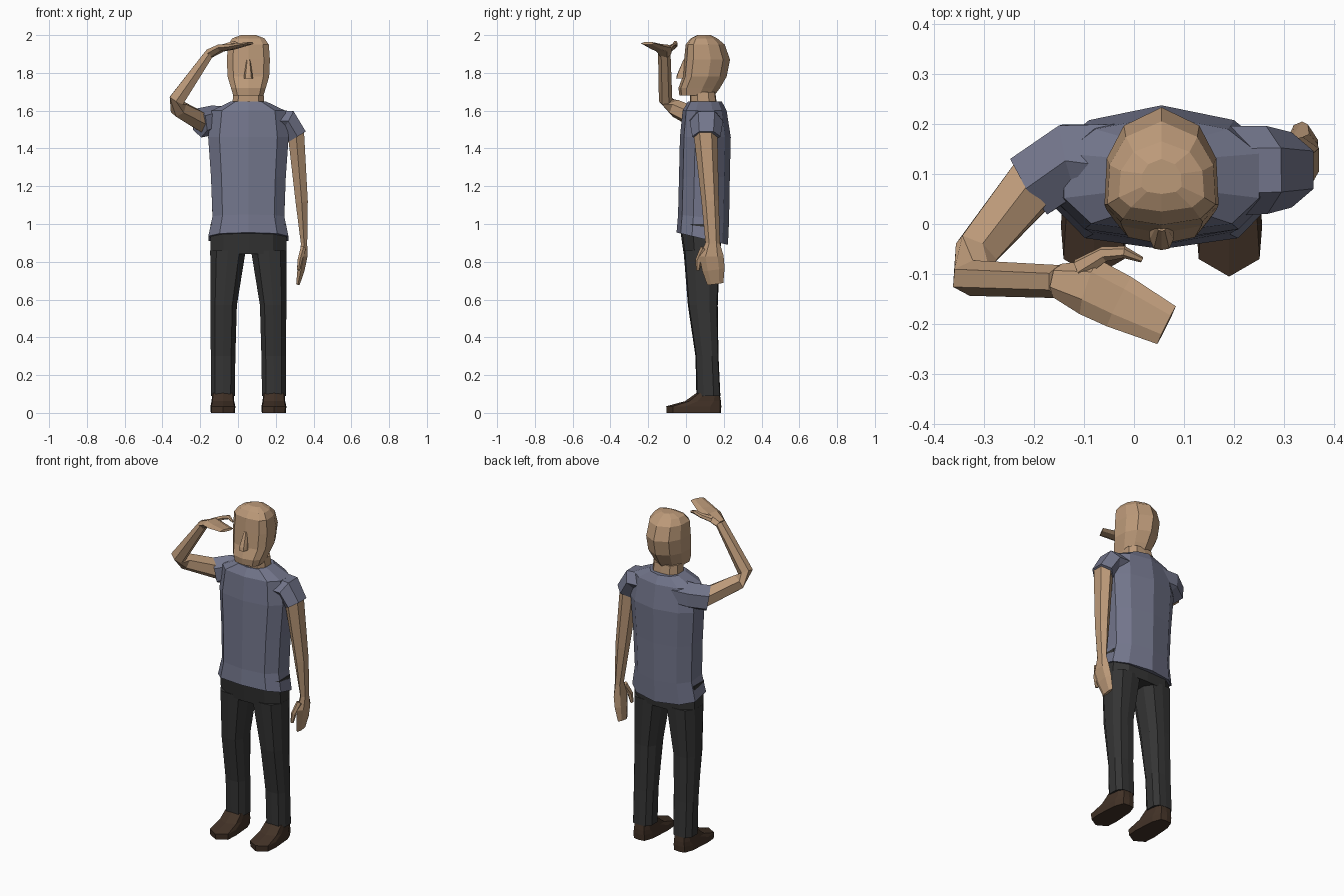
import bpy, bmesh, math
from mathutils import Vector

CX = 0.055  # body centre line


def material(name, rgb):
    m = bpy.data.materials.new(name)
    m.diffuse_color = (*rgb, 1)
    return m


SKIN = material("skin", (0.50, 0.32, 0.19))
SHIRT = material("shirt_cloth", (0.17, 0.18, 0.26))
PANTS = material("trouser_cloth", (0.035, 0.035, 0.035))
LEATHER = material("leather", (0.055, 0.032, 0.02))

# Half cross-sections: (sideways 0..1, front-to-back 0..1)
BODY = [(0, 0), (.72, .08), (1, .3), (1, .68), (.68, .89), (0, 1)]
HEAD = [(0, 0), (.72, .06), (1, .2), (.96, .58), (.66, .85), (0, 1)]
LEG = [(0, 0), (.65, .04), (1, .3), (1, .72), (.65, .97), (0, 1)]
SHOE = [(0, 0), (.92, .12), (1, .35), (.85, .8), (.55, .98), (0, 1)]


def skin_rings(name, rings, mat, x=0.0, mirror=False):
    bm = bmesh.new()
    loops = [[bm.verts.new(p) for p in r] for r in rings]
    n = len(loops[0])
    for a, b in zip(loops, loops[1:]):
        for i in range(n):
            j = (i + 1) % n
            bm.faces.new((a[i], a[j], b[j], b[i]))
    bm.faces.new(loops[0][::-1])
    bm.faces.new(loops[-1])
    bmesh.ops.recalc_face_normals(bm, faces=bm.faces)
    me = bpy.data.meshes.new(name)
    bm.to_mesh(me)
    bm.free()
    me.materials.append(mat)
    ob = bpy.data.objects.new(name, me)
    ob.location.x = x
    bpy.context.collection.objects.link(ob)
    if mirror:
        mod = ob.modifiers.new("mirror", 'MIRROR')
        mod.use_axis = (True, False, False)
    return ob


def stack(name, half, rows, mat, mirror=False):
    """Rows of (z, centre x, half width, front y, back y, back drop)."""
    full = half + [(-u, v) for u, v in half[-2:0:-1]]
    rings = [[(cx + u * hw, yf + v * (yb - yf), z - v * drop) for u, v in full]
             for z, cx, hw, yf, yb, drop in rows]
    return skin_rings(name, rings, mat, CX, mirror)


def tube(name, path, side, mat, n=6):
    """Path of (x, y, z, half size along side, half size across)."""
    pts = [Vector(p[:3]) for p in path]
    rings = []
    for i, (c, p) in enumerate(zip(pts, path)):
        t = (pts[min(i + 1, len(pts) - 1)] - pts[max(i - 1, 0)]).normalized()
        u = Vector(side)
        u = (u - t * u.dot(t)).normalized()
        v = t.cross(u)
        rings.append([c + u * p[3] * math.cos(k * math.tau / n)
                      + v * p[4] * 1.1 * math.sin(k * math.tau / n) for k in range(n)])
    return skin_rings(name, rings, mat)


# Head, nose and neck
stack("head", HEAD, [
    (1.68, 0, .080, -.035, .150, 0), (1.72, 0, .092, -.040, .180, 0),
    (1.78, 0, .110, -.018, .215, 0), (1.87, 0, .114, -.010, .233, 0),
    (1.95, 0, .108, -.002, .205, 0), (1.983, 0, .085, .025, .165, 0),
    (2.0, 0, .040, .060, .130, 0)], SKIN)
stack("nose", LEG, [(1.77, 0, .024, -.052, .02, 0), (1.79, 0, .022, -.048, .02, 0),
                    (1.87, 0, .010, -.014, .02, 0)], SKIN)
stack("neck", LEG, [(1.58, 0, .088, .02, .17, 0), (1.70, 0, .080, .02, .155, 0)], SKIN)

# Shirt body
stack("shirt", BODY, [
    (.955, 0, .212, -.050, .222, .065), (1.05, 0, .190, -.042, .228, .03),
    (1.25, 0, .198, -.037, .232, 0), (1.46, 0, .213, -.032, .237, 0),
    (1.60, 0, .195, -.018, .215, 0), (1.648, 0, .095, .010, .190, 0)], SHIRT)

# Trousers
stack("trouser_hips", LEG, [(.84, 0, .202, -.012, .180, 0),
                            (1.0, 0, .200, -.035, .195, 0)], PANTS)
stack("trouser_legs", LEG, [
    (.09, .135, .063, .055, .182, 0), (.30, .134, .065, .050, .172, 0),
    (.57, .131, .070, .010, .168, 0), (.86, .108, .094, -.013, .180, 0)], PANTS, True)

# Shoes
stack("shoes", SHOE, [
    (0, .135, .064, -.102, .185, 0), (.035, .135, .066, -.105, .187, 0),
    (.062, .135, .060, -.005, .185, 0), (.105, .135, .056, .055, .178, 0)], LEATHER, True)

# Lowered arm
Y = (0, 1, 0)
tube("lowered_sleeve", [(.16, .105, 1.55, .09, .06), (.265, .108, 1.545, .088, .062),
                        (.315, .108, 1.463, .075, .054)], Y, SHIRT)
tube("lowered_arm", [(.305, .102, 1.50, .064, .046), (.337, .128, 1.12, .046, .034),
                     (.350, .142, .89, .038, .017)], Y, SKIN)
tube("lowered_hand", [(.350, .142, .90, .038, .017), (.347, .135, .83, .064, .022),
                      (.334, .145, .76, .060, .020), (.318, .155, .683, .043, .010)], Y, SKIN)
tube("lowered_thumb", [(.345, .10, .87, .025, .015), (.328, .068, .81, .018, .013),
                       (.320, .062, .755, .010, .008)], Y, SKIN)

# Raised arm, shading the eyes
tube("raised_sleeve", [(-.05, .115, 1.55, .07, .09), (-.13, .128, 1.55, .078, .075),
                       (-.205, .078, 1.535, .078, .070)], (0, 0, 1), SHIRT)
tube("raised_arm", [(-.18, .105, 1.535, .062, .052), (-.315, -.055, 1.612, .048, .044),
                    (-.325, -.108, 1.655, .036, .042), (-.15, -.115, 1.905, .033, .025)], Y, SKIN)
ACROSS = (.37, .93, 0)
tube("raised_hand", [(-.155, -.113, 1.90, .034, .024), (-.09, -.125, 1.932, .058, .020),
                     (-.03, -.155, 1.938, .055, .015), (.065, -.202, 1.957, .042, .007)],
     ACROSS, SKIN)
tube("raised_thumb", [(-.11, -.09, 1.925, .022, .015), (-.06, -.060, 1.945, .016, .012),
                      (-.02, -.056, 1.958, .012, .011), (.015, -.071, 1.945, .006, .006)],
     ACROSS, SKIN)
